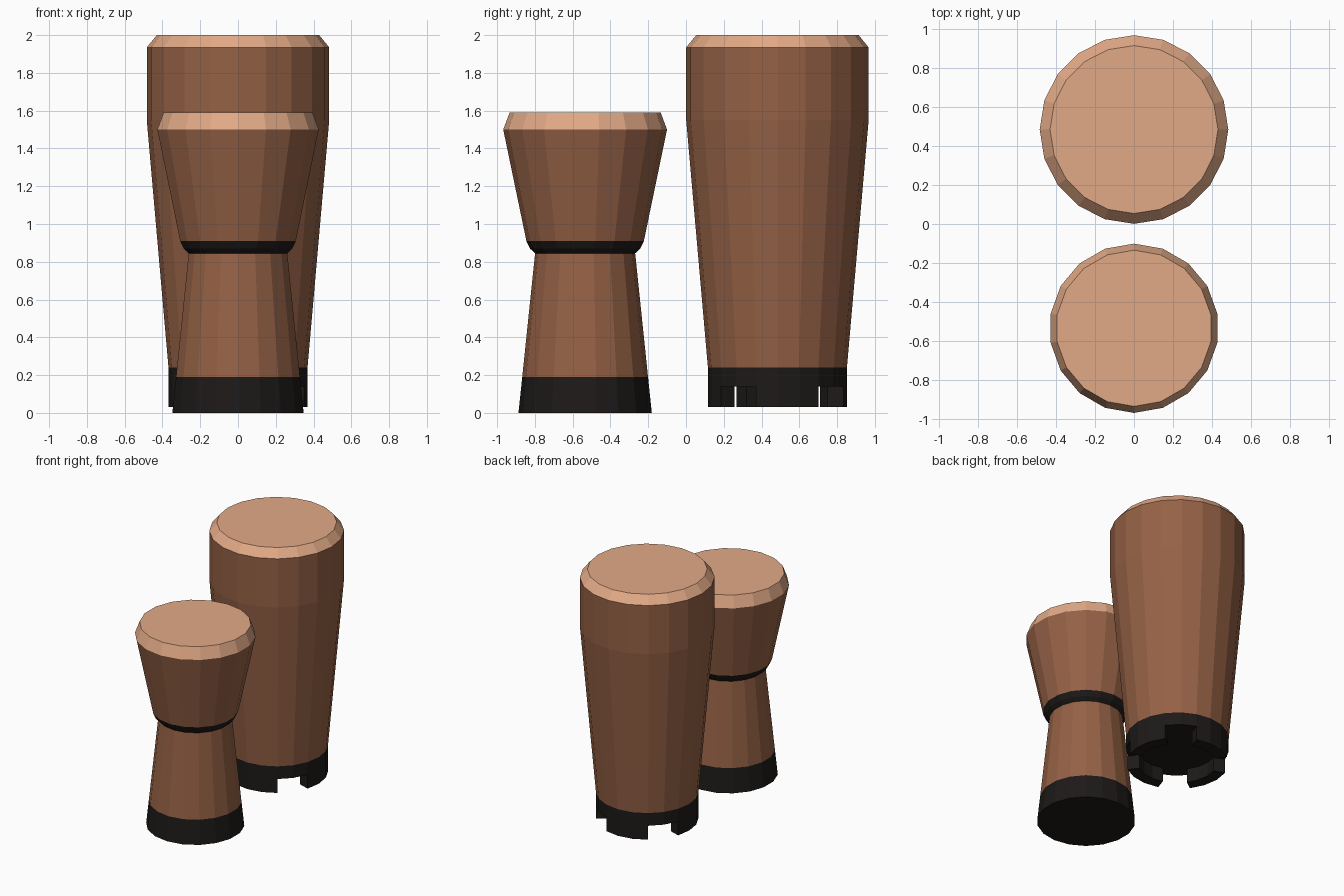
import bpy, bmesh
from math import radians, cos, sin

if "Cube" in bpy.data.objects:
    bpy.data.objects.remove(bpy.data.objects["Cube"])


def material(name, rgb):
    m = bpy.data.materials.new(name)
    m.diffuse_color = (*rgb, 1)
    m.use_nodes = True
    m.node_tree.nodes["Principled BSDF"].inputs["Base Color"].default_value = m.diffuse_color
    return m


WOOD = material("wood", (0.30, 0.12, 0.06))
SKIN = material("drum_skin", (0.76, 0.40, 0.24))
BLACK = material("black_rubber", (0.012, 0.010, 0.009))


def finish(name, bm, mat):
    bmesh.ops.recalc_face_normals(bm, faces=bm.faces)
    me = bpy.data.meshes.new(name)
    bm.to_mesh(me)
    bm.free()
    me.materials.append(mat)
    ob = bpy.data.objects.new(name, me)
    bpy.context.collection.objects.link(ob)
    return ob


def shell(name, cy, sides, profile, mat, cap_bottom=False, cap_top=False):
    """Faceted turned shell; profile is (radius, z) from bottom to top."""
    bm = bmesh.new()
    rings = []
    for r, z in profile:
        angles = [radians(90 + 360 * i / sides) for i in range(sides)]
        rings.append([bm.verts.new((r * cos(a), cy + r * sin(a), z)) for a in angles])
    for lo, hi in zip(rings, rings[1:]):
        for i in range(sides):
            j = (i + 1) % sides
            bm.faces.new((lo[i], lo[j], hi[j], hi[i]))
    if cap_bottom:
        bm.faces.new(rings[0][::-1])
    if cap_top:
        bm.faces.new(rings[-1])
    # keep outward normals on open shells
    bm.normal_update()
    me = bpy.data.meshes.new(name)
    bm.to_mesh(me)
    bm.free()
    me.materials.append(mat)
    ob = bpy.data.objects.new(name, me)
    bpy.context.collection.objects.link(ob)
    return ob


def foot(name, cy, start, r_out, r_in, z0, z1):
    """Curved block three facets wide."""
    bm = bmesh.new()
    arc = [radians(start + 18 * i) for i in range(4)]
    outline = [(r_out, a) for a in arc] + [(r_in, a) for a in reversed(arc)]
    base = bm.faces.new([bm.verts.new((r * cos(a), cy + r * sin(a), z0)) for r, a in outline])
    ext = bmesh.ops.extrude_face_region(bm, geom=[base])
    verts = [v for v in ext["geom"] if isinstance(v, bmesh.types.BMVert)]
    bmesh.ops.translate(bm, verts=verts, vec=(0, 0, z1 - z0))
    if not any(f.normal.z < -0.5 for f in bm.faces) and base not in bm.faces:
        bm.faces.new([v for v in bm.verts if v.co.z < z0 + 1e-5])
    return finish(name, bm, BLACK)


# Tall drum: 20 sides
TY = 0.484
shell("tall_drum_body", TY, 20, [(0.368, 0.24), (0.483, 1.55), (0.483, 1.935)], WOOD)
shell("tall_drum_skin", TY, 20, [(0.483, 1.935), (0.43, 2.0)], SKIN, cap_top=True)
shell("tall_drum_base", TY, 20, [(0.368, 0.14), (0.368, 0.24)], BLACK, cap_bottom=True)
for k in range(4):
    foot(f"tall_drum_foot_{k + 1}", TY, -18 + 90 * k, 0.368, 0.28, 0.03, 0.14)

# Goblet drum: 18 sides
GY = -0.534
shell("goblet_drum_base", GY, 18, [(0.353, 0.0), (0.333, 0.19)], BLACK, cap_bottom=True)
shell("goblet_drum_stem", GY, 18, [(0.333, 0.19), (0.265, 0.845)], WOOD)
shell("goblet_drum_ring", GY, 18, [(0.265, 0.845), (0.292, 0.87), (0.311, 0.91)], BLACK)
shell("goblet_drum_bowl", GY, 18, [(0.311, 0.91), (0.4335, 1.50)], WOOD)
shell("goblet_drum_skin", GY, 18, [(0.4335, 1.50), (0.40, 1.59)], SKIN, cap_top=True)
